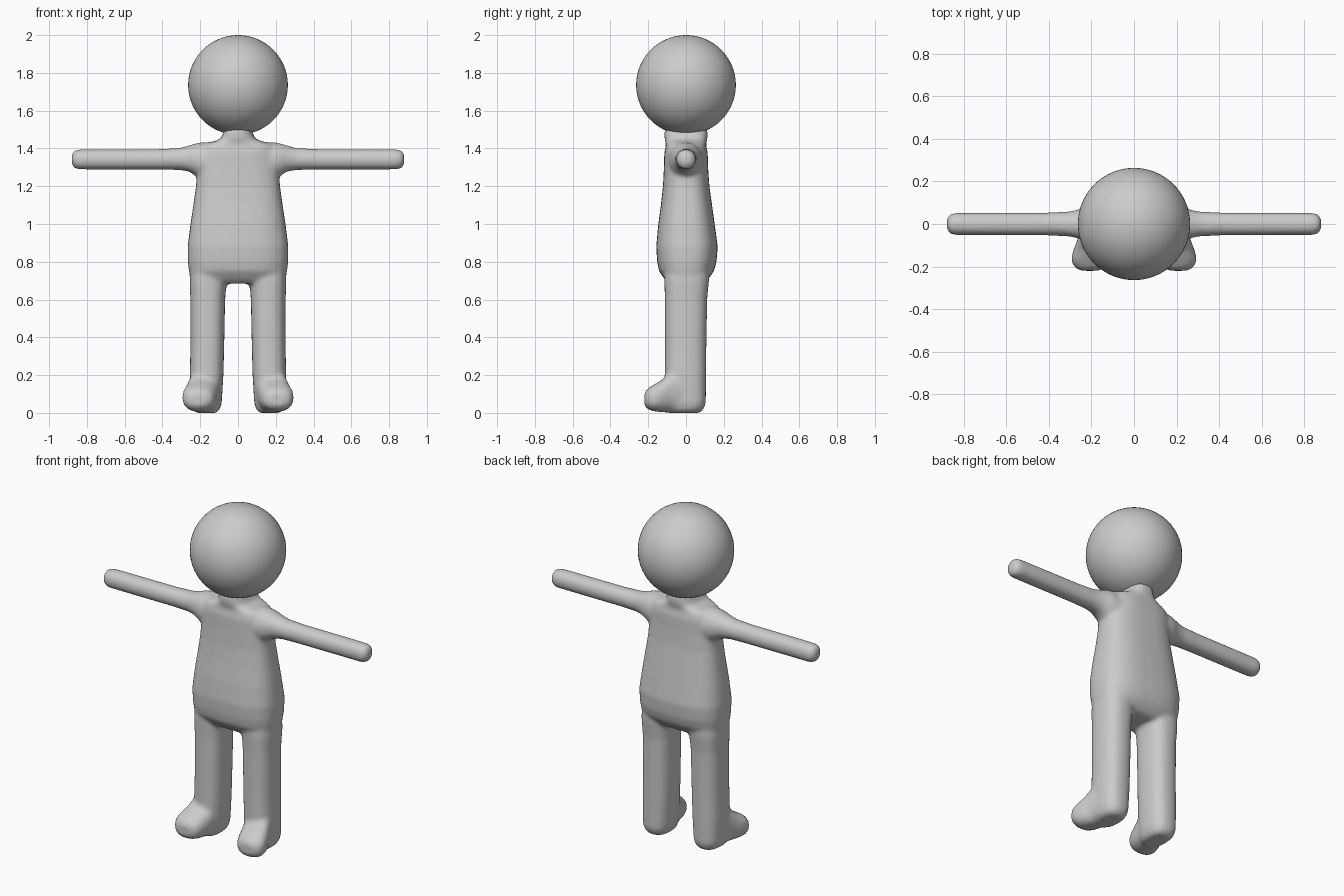
import bpy, bmesh, math

grey = bpy.data.materials.new("plain grey")
grey.diffuse_color = (0.6, 0.6, 0.6, 1)


def loft(bm, axis, stations, power=2.5, side=1, n=32):
    """Skin rounded-box rings; station = (position, u min, u max, v min, v max)."""
    rings = []
    for p, u0, u1, v0, v1 in stations:
        ring = []
        for i in range(n):
            a = 2 * math.pi * i / n
            c, s = math.cos(a), math.sin(a)
            u = (u0 + u1) / 2 + (u1 - u0) / 2 * math.copysign(abs(c) ** (2 / power), c)
            v = (v0 + v1) / 2 + (v1 - v0) / 2 * math.copysign(abs(s) ** (2 / power), s)
            x, y, z = {"x": (p, u, v), "y": (u, p, v), "z": (u, v, p)}[axis]
            ring.append(bm.verts.new((x * side, y, z)))
        rings.append(ring)
    faces = [bm.faces.new(rings[0]), bm.faces.new(rings[-1])]
    for a, b in zip(rings, rings[1:]):
        for i in range(n):
            j = (i + 1) % n
            faces.append(bm.faces.new((a[i], a[j], b[j], b[i])))
    bmesh.ops.recalc_face_normals(bm, faces=faces)


bm = bmesh.new()

# Torso and neck: height, half width, front, back
torso = [(0.685, 0.235, -0.09, 0.09), (0.71, 0.252, -0.115, 0.12), (0.75, 0.26, -0.143, 0.148),
         (0.80, 0.266, -0.153, 0.162), (0.88, 0.267, -0.158, 0.168), (1.0, 0.252, -0.147, 0.152),
         (1.1, 0.237, -0.133, 0.138), (1.2, 0.223, -0.122, 0.124), (1.3, 0.215, -0.117, 0.117),
         (1.38, 0.21, -0.115, 0.115), (1.42, 0.19, -0.105, 0.105), (1.437, 0.13, -0.108, 0.108),
         (1.45, 0.093, -0.114, 0.114), (1.49, 0.074, -0.115, 0.115), (1.53, 0.07, -0.10, 0.10)]
loft(bm, "z", [(z, -w, w, f, b) for z, w, f, b in torso], 2.7)

# Limbs on both sides
leg = [(0.0, 0.115, 0.22, -0.09, 0.07), (0.015, 0.098, 0.24, -0.105, 0.092),
       (0.05, 0.086, 0.252, -0.11, 0.105), (0.2, 0.077, 0.255, -0.112, 0.107),
       (0.35, 0.073, 0.252, -0.111, 0.108), (0.6, 0.068, 0.252, -0.112, 0.112),
       (0.7, 0.06, 0.256, -0.115, 0.122), (0.8, 0.05, 0.25, -0.11, 0.12)]
foot = [(-0.22, 0.165, 0.25, 0.04, 0.105), (-0.205, 0.135, 0.28, 0.02, 0.128),
        (-0.17, 0.118, 0.298, 0.008, 0.15), (-0.12, 0.105, 0.285, 0.003, 0.18),
        (-0.08, 0.098, 0.268, 0.0, 0.225), (0.0, 0.09, 0.25, 0.0, 0.26)]
arm = [(0.14, -0.095, 0.095, 1.22, 1.435), (0.215, -0.085, 0.085, 1.25, 1.43),
       (0.26, -0.069, 0.069, 1.277, 1.416), (0.31, -0.058, 0.058, 1.286, 1.402),
       (0.42, -0.054, 0.054, 1.288, 1.397), (0.845, -0.053, 0.053, 1.288, 1.396),
       (0.868, -0.045, 0.045, 1.296, 1.388), (0.88, -0.027, 0.027, 1.315, 1.37)]
for side in (1, -1):
    loft(bm, "z", leg, 2.5, side)
    loft(bm, "y", foot, 2.4, side)
    loft(bm, "x", arm, 2.1, side)

# Fuse the pieces into one soft body
mesh = bpy.data.meshes.new("body")
bm.to_mesh(mesh)
bm.free()
mesh.materials.append(grey)
body = bpy.data.objects.new("body", mesh)
bpy.context.collection.objects.link(body)
fuse = body.modifiers.new("fuse", "REMESH")
fuse.mode = "VOXEL"
fuse.voxel_size = 0.011
fuse.use_smooth_shade = True
soften = body.modifiers.new("soften", "SMOOTH")
soften.factor = 0.5
soften.iterations = 10

# Head
bpy.ops.mesh.primitive_uv_sphere_add(segments=64, ring_count=32, radius=0.264, location=(0, 0, 1.736))
head = bpy.context.object
head.name = "head"
head.data.materials.append(grey)
bpy.ops.object.shade_smooth()
